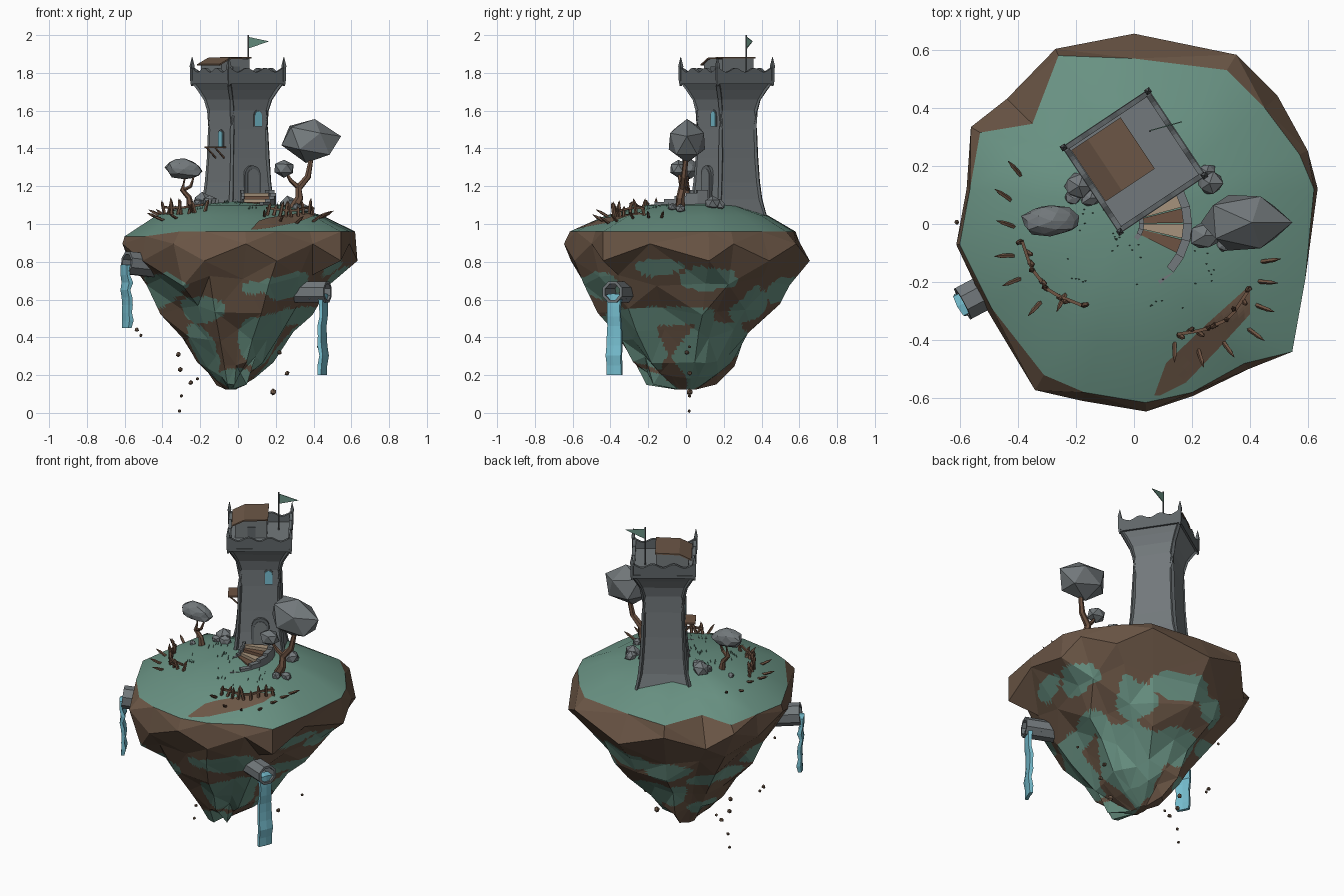
import bpy, bmesh, math, random
from mathutils import Vector, Matrix, noise
from mathutils.bvhtree import BVHTree

random.seed(4)
if "Cube" in bpy.data.objects:
    bpy.data.objects.remove(bpy.data.objects["Cube"])


def material(name, *rgb):
    m = bpy.data.materials.new(name)
    m.use_nodes = True
    m.diffuse_color = (*rgb, 1)
    m.node_tree.nodes["Principled BSDF"].inputs["Base Color"].default_value = (*rgb, 1)
    return m


GRASS = material("grass green", .14, .285, .225)
EARTH = material("earth brown", .15, .095, .062)
STONE = material("stone grey", .17, .19, .2)
DARK = material("dark stone", .115, .13, .137)
WATER = material("water blue", .18, .51, .62)
WOOD = material("wood brown", .155, .086, .054)
TAN = material("pale plank", .38, .29, .2)


def make(name, verts, faces, mats, M=Matrix()):
    """Mesh object with outward normals."""
    me = bpy.data.meshes.new(name)
    me.from_pydata([M @ Vector(v) for v in verts], [], faces)
    bm = bmesh.new()
    bm.from_mesh(me)
    bmesh.ops.recalc_face_normals(bm, faces=bm.faces)
    bm.to_mesh(me)
    bm.free()
    for m in mats if isinstance(mats, list) else [mats]:
        me.materials.append(m)
    ob = bpy.data.objects.new(name, me)
    bpy.context.collection.objects.link(ob)
    return ob


def bridge(rings, caps=True):
    n = len(rings[0])
    faces = [(k * n + i, k * n + (i + 1) % n, (k + 1) * n + (i + 1) % n, (k + 1) * n + i)
             for k in range(len(rings) - 1) for i in range(n)]
    if caps:
        faces += [tuple(range(n)), tuple(range((len(rings) - 1) * n, len(rings) * n))]
    return [v for r in rings for v in r], faces


def loft(name, rings, mat, M=Matrix()):
    return make(name, *bridge(rings), mat, M)


def box(name, lo, hi, mat, M=Matrix()):
    (a, b, c), (d, e, f) = lo, hi
    return loft(name, [[(a, b, z), (d, b, z), (d, e, z), (a, e, z)] for z in (c, f)], mat, M)


def prism(name, outline, y0, y1, mat, M=Matrix()):
    """Outline in x,z pushed along y."""
    return loft(name, [[(x, y, z) for x, z in outline] for y in (y0, y1)], mat, M)


def circle_ring(p, q, r, sides):
    return [p + q @ Vector((r * math.cos(a), r * math.sin(a), 0))
            for a in [math.tau * (i + .5) / sides for i in range(sides)]]


def tube(name, pts, radii, sides, mat, M=Matrix()):
    pts = [Vector(p) for p in pts]
    rings = []
    for i, p in enumerate(pts):
        d = pts[min(i + 1, len(pts) - 1)] - pts[max(i - 1, 0)]
        rings.append(circle_ring(p, d.to_track_quat('Z', 'Y'), radii[i], sides))
    return loft(name, rings, mat, M)


def blob(name, loc, size, mat, sub=2, rough=.15, turn=0.0):
    bm = bmesh.new()
    bmesh.ops.create_icosphere(bm, subdivisions=sub, radius=1)
    verts = [v.co * random.uniform(1 - rough, 1 + rough) for v in bm.verts]
    faces = [[v.index for v in f.verts] for f in bm.faces]
    bm.free()
    M = Matrix.Translation(loc) @ Matrix.Rotation(turn, 4, 'Y') @ Matrix.Diagonal((*size, 1))
    return make(name, verts, faces, mat, M)


# --- floating island: grassy mound over a tapering rock ---
RIM = [(-.26, .58), (0, .57), (.32, .53), (.45, .4), (.57, .24), (.62, .12), (.59, -.19),
       (.545, -.44), (.38, -.48), (.2, -.58), (.04, -.615), (-.17, -.58), (-.31, -.52),
       (-.49, -.29), (-.6, -.07), (-.565, .12), (-.53, .315), (-.35, .345)]
BULGE = [1.04, 1.15, 1.1, 1.1, 1.05, 1.02, 1, 1, 1.04, 1.02, 1.05, 1.05, 1.1, 1.03, 1.02, 1.02, 1.06, 1.25]
rim = [Vector((x, y, .96 if x > -.45 else .935)) for x, y in RIM]
peak = Vector((0, .06, 1.12))
rings = [rim]
for t, z in ((.72, 1.045), (.4, 1.1), (.04, 1.12)):
    rings.append([Vector((*(peak + (p - peak) * t).xy, z)) for p in rim])
verts, faces = bridge(rings, caps=False)
faces.append(tuple(range(len(rim) * 3, len(rim) * 4)))
grass = make("grass_top", verts, faces, GRASS)
if grass.data.polygons[0].normal.z < 0:
    grass.data.flip_normals()
grass.data.polygons.foreach_set("use_smooth", [True] * len(faces))
tree = BVHTree.FromPolygons([Vector(v) for v in verts], faces)


def ground(x, y, up=0.0):
    hit = tree.ray_cast(Vector((x, y, 3)), Vector((0, 0, -1)))[0]
    return Vector((x, y, (hit.z if hit else .96) + up))


rings = [rim, [Vector((p.x * b, p.y * b, .85 + .045 * (-1) ** i))
               for i, (p, b) in enumerate(zip(rim, BULGE))]]
for z, sx, sy in ((.7, .8, .88), (.55, .62, .73), (.41, .46, .58), (.27, .31, .44), (.18, .17, .3)):
    ring = []
    for p in rings[1]:
        j = random.uniform(.88, 1.07)
        ring.append(Vector((p.x * sx * j - .03 * (1 - sx), p.y * sy * j - .02 * (1 - sy),
                            z + random.uniform(-.035, .035))))
    rings.append(ring)
rings.append([Vector((p.x * .05 - .04, p.y * .1, .125)) for p in rim])
rock = loft("island_rock", rings, [EARTH, GRASS])
bm = bmesh.new()
bm.from_mesh(rock.data)
bmesh.ops.delete(bm, geom=[f for f in bm.faces if min(v.co.z for v in f.verts) > .93], context='FACES_ONLY')
bmesh.ops.triangulate(bm, faces=bm.faces)
bmesh.ops.subdivide_edges(bm, edges=bm.edges, cuts=7, use_grid_fill=True)

# mossy patches on the rock: compass angle, height, half spread, half height
MOSS = [(-14, .77, 15, .04), (10, .71, 17, .06), (-20, .51, 36, .05), (40, .28, 48, .2), (48, .57, 13, .1),
        (78, .65, 20, .06), (95, .4, 22, .09), (110, .6, 15, .06), (150, .5, 26, .045), (190, .62, 22, .06),
        (150, .27, 30, .06), (218, .68, 24, .06), (244, .55, 20, .06), (230, .31, 26, .12), (-62, .67, 20, .07),
        (-55, .38, 28, .13), (-85, .17, 30, .06)]


def mossy(c):
    az = math.degrees(math.atan2(c.y, c.x + .03))
    wobble = noise.noise(c * 5) * .8 + noise.noise(c * 12) * .4
    return any((((az - a + 180) % 360 - 180) / s) ** 2 + ((c.z - z) / h) ** 2 < 1.15 + wobble
               for a, z, s, h in MOSS)


for f in bm.faces:
    f.material_index = int(mossy(f.calc_center_median()))
bm.to_mesh(rock.data)
bm.free()

# --- dirt path draped on the grass ---
SIDE_A = [(.07, -.59), (.11, -.48), (.25, -.345), (.4, -.21)]
SIDE_B = [(.09, -.59), (.18, -.545), (.29, -.43), (.4, -.31)]


def along(pts, t):
    k = min(int(t * (len(pts) - 1)), len(pts) - 2)
    return Vector(pts[k]).lerp(Vector(pts[k + 1]), t * (len(pts) - 1) - k)


NU, NV = 18, 8
verts = [ground(*along(SIDE_A, i / NU).lerp(along(SIDE_B, i / NU), j / NV), .004)
         for i in range(NU + 1) for j in range(NV + 1)]
faces = [(a, a + 1, a + NV + 2, a + NV + 1) for i in range(NU) for j in range(NV) for a in [i * (NV + 1) + j]]
path = make("dirt_path", verts, faces, EARTH)
if path.data.polygons[40].normal.z < 0:
    path.data.flip_normals()

# --- tower ---
T = Matrix.Translation((0, .215, 0)) @ Matrix.Rotation(math.radians(33.7), 4, 'Z')
PROFILE = [(1, .16), (1.06, .147), (1.13, .132), (1.22, .123), (1.35, .116), (1.5, .112), (1.6, .114),
           (1.66, .127), (1.71, .15), (1.75, .172)]
square = lambda h, z: [(-h, -h, z), (h, -h, z), (h, h, z), (-h, h, z)]
loft("tower_shaft", [square(h, z) for z, h in PROFILE], STONE, T)
box("parapet_ledge", (-.18, -.18, 1.742), (.18, .18, 1.76), DARK, T)
box("tower_floor", (-.165, -.165, 1.75), (.165, .165, 1.768), STONE, T)
for k in range(4):
    R = T @ Matrix.Rotation(k * math.pi / 2, 4, 'Z')
    wave = [(-.178 + .356 * i / 24, 1.815 + .011 * math.cos(math.tau * i / 8)) for i in range(25)]
    prism("parapet_wall", [(.178, 1.755), (-.178, 1.755)] + wave, -.178, -.16, DARK, R)
    tube("parapet_pinnacle", [(.175, .175, z) for z in (1.73, 1.76, 1.82, 1.835, 1.885)],
         [.006, .011, .011, .014, .001], 4, DARK, R)
    tube("corner_stones", [(h - .004, h - .004, z) for z, h in PROFILE],
         [random.uniform(.011, .015) for _ in PROFILE], 4, DARK, R)


def arch(name, w, h, y, mat, M):
    top = [(w / 2 * math.cos(a), h - w / 2 + w / 2 * math.sin(a))
           for a in [math.pi * i / 8 for i in range(9)]]
    prism(name, [(-w / 2, 0), (w / 2, 0)] + top, y, -.09, mat, M)


left_face = T @ Matrix.Rotation(-math.pi / 2, 4, 'Z')
for M in (T @ Matrix.Translation((.05, 0, 1.515)), left_face @ Matrix.Translation((.01, 0, 1.41))):
    arch("window_frame", .052, .09, -.118, DARK, M)
    arch("window_glass", .042, .082, -.121, WATER, M)
arch("door_frame", .098, .2, -.135, DARK, T @ Matrix.Translation((.005, 0, 1.11)))
arch("door", .07, .182, -.139, STONE, T @ Matrix.Translation((.005, 0, 1.11)))
box("balcony_floor", (-.055, -.178, 1.402), (.055, -.1, 1.411), WOOD, left_face)
for x in (-.04, .04):
    tube("balcony_strut", [(x, -.11, 1.345), (x, -.172, 1.404)], [.005, .005], 4, WOOD, left_face)

# rooftop hut with bent sloping roof, and the flag
slope = [(-.158, 1.838), (-.09, 1.872), (.046, 1.877)]
prism("roof_hut", [(.04, 1.76), (-.14, 1.76), (-.14, 1.844), (-.09, 1.872), (.04, 1.875)], -.052, .145, STONE, T)
prism("hut_roof", slope + [(x, z + .008) for x, z in reversed(slope)], -.06, .152, EARTH, T)
box("hut_door", (-.07, -.057, 1.765), (-.025, -.045, 1.835), DARK, T)
tube("flag_pole", [(.055, .32, 1.75), (.055, .32, 2)], [.004, .004], 6, DARK)
loft("flag", [[(.057, .32 + y, 1.99), (.057, .32 + y, 1.93), (.165, .35 + y, 1.967)] for y in (0, .004)], GRASS)

# --- curved stairs ---


def sector(name, r0, r1, a0, a1, z0, z1, mat):
    flat = [(-.05 + r * math.cos(a), r * math.sin(a)) for r, a in ((r0, a0), (r1, a0), (r1, a1), (r0, a1))]
    loft(name, [[(x, y, z) for x, y in flat] for z in (z0, z1)], mat)


for i in range(6):
    a, z = math.radians(28 - 14 * i), 1.165 - .016 * i
    b = a - math.radians(14)
    sector("stair_tread", .08, .225, a, b + .02, 1.02, z, WOOD if i % 2 else TAN)
    sector("stair_outer_wall", .22, .25, a, b, 1, z + .015, STONE)
    sector("stair_inner_wall", .068, .085, a, b, 1, z + .015, STONE)

# --- trees ---
tube("left_trunk", [ground(-.25, .01, -.02), (-.26, .01, 1.14), (-.295, .01, 1.18), (-.28, .01, 1.25)],
     [.022, .015, .013, .008], 6, WOOD)
tube("left_branch", [(-.285, .01, 1.18), (-.25, .0, 1.2), (-.235, .01, 1.25)], [.01, .009, .005], 5, WOOD)
blob("left_foliage", (-.288, .01, 1.29), (.1, .053, .053), STONE, 2, .12, .1)
tube("right_trunk", [ground(.29, -.03, -.02), (.325, -.03, 1.14), (.32, -.02, 1.19), (.37, -.01, 1.25), (.39, 0, 1.36)],
     [.032, .022, .02, .017, .012], 6, WOOD)
tube("right_branch", [(.325, -.02, 1.19), (.28, -.03, 1.23), (.25, -.04, 1.28)], [.015, .011, .006], 5, WOOD)
blob("right_foliage", (.383, .005, 1.44), (.165, .11, .12), STONE, 1, .06, .2)
blob("small_foliage", (.243, -.04, 1.295), (.062, .05, .05), STONE, 1, .1)

# --- boulders and grass tufts ---
for x, y, r in ((-.19, .13, .05), (-.15, .09, .035), (-.21, .09, .03), (.26, .14, .045), (.25, .18, .035),
                (.31, -.07, .03), (.35, -.03, .03), (-.33, .03, .02)):
    blob("boulder", ground(x, y, r * .4), (r, r * .9, r * .8), STONE, 1, .2)
for _ in range(40):
    x, y = random.choice(((-.15, 0), (.1, -.25), (.25, -.15), (-.05, -.07), (-.2, -.18)))
    x, y = x + random.gauss(0, .04), y + random.gauss(0, .03)
    tube("grass_tuft", [ground(x, y, -.005), ground(x + .006, y, .018)], [.003, .0005], 3, GRASS)

# --- broken fences with outward stakes ---
FENCES = [[(-.385, -.06), (-.355, -.15), (-.29, -.235), (-.18, -.28)],
          [(.15, -.38), (.24, -.365), (.33, -.325), (.4, -.22)]]
STAKES = [[(-.41, .19), (-.45, .1), (-.44, 0), (-.445, -.11), (-.42, -.2), (-.34, -.29), (-.25, -.27)],
          [(.14, -.44), (.23, -.46), (.325, -.43), (.42, -.38), (.45, -.29), (.46, -.2), (.47, -.125)]]
for fence, stakes in zip(FENCES, STAKES):
    tube("fence_rail", [ground(*along(fence, i / 8), .035) for i in range(9)], [.008] * 9, 4, WOOD)
    for i in range(9):
        x, y = along(fence, i / 8)
        h = random.uniform(.05, .09)
        tip = ground(x, y) + Vector((random.uniform(-.025, .025), random.uniform(-.02, .02), h))
        tube("fence_post", [ground(x, y, -.02), ground(x, y).lerp(tip, .75), tip], [.01, .009, .001], 5, WOOD)
    mid = along(fence, .5) * .5
    for x, y in stakes:
        d = (Vector((x, y)) - mid).normalized() * .036
        base, tip = ground(x - d.x, y - d.y, -.01), ground(x + d.x, y + d.y, .065)
        tube("stake", [base, base.lerp(tip, .65), tip], [.008, .008, .001], 5, WOOD)

# --- drain pipes with waterfalls ---
for mouth, axis, r, bottom, reach in (((-.59, -.275, .795), (-.88, -.47, .1), .065, .45, .04),
                                      ((.475, -.39, .64), (.92, -.38, 0), .06, .2, .026)):
    mouth, axis = Vector(mouth), Vector(axis).normalized()
    q = axis.to_track_quat('Z', 'Y')
    back = mouth - axis * .19
    loft("drain_pipe", [circle_ring(back, q, r, 8), circle_ring(mouth, q, r, 8),
                        circle_ring(mouth, q, r * .75, 8), circle_ring(back + axis * .04, q, r * .75, 8)], STONE)
    side = Vector((-axis.y, axis.x, 0)).normalized() * .042
    out = Vector((axis.x, axis.y, 0)).normalized()
    rings = []
    for i in range(11):
        t = max(0, i - 2) / 8
        c = mouth + out * (-.08 + reach * min(i, 2)) + Vector((0, 0, -.025))
        c.z += (bottom - c.z) * t
        c += out * random.uniform(-.008, .008)
        w = side * random.uniform(.85, 1.05)
        th = out * random.uniform(.008, .014) + Vector((0, 0, .012 if i < 3 else 0))
        rings.append([c - w - th, c - th * .5, c + w - th, c + w + th, c + th * 1.4, c - w + th])
    loft("waterfall", rings, WATER)

# --- falling crumbs of earth ---
for x, z, r in ((-.535, .44, .012), (-.515, .41, .009), (-.61, .76, .009), (-.315, .31, .014), (-.305, .23, .014),
                (-.25, .16, .013), (-.215, .18, .009), (-.3, .09, .01), (-.31, .01, .009), (.22, .32, .013),
                (.26, .21, .013), (.185, .11, .018), (.425, .35, .008)):
    blob("earth_crumb", (x, random.uniform(0, .02), z), (r, r, r), EARTH, 1, .15)
